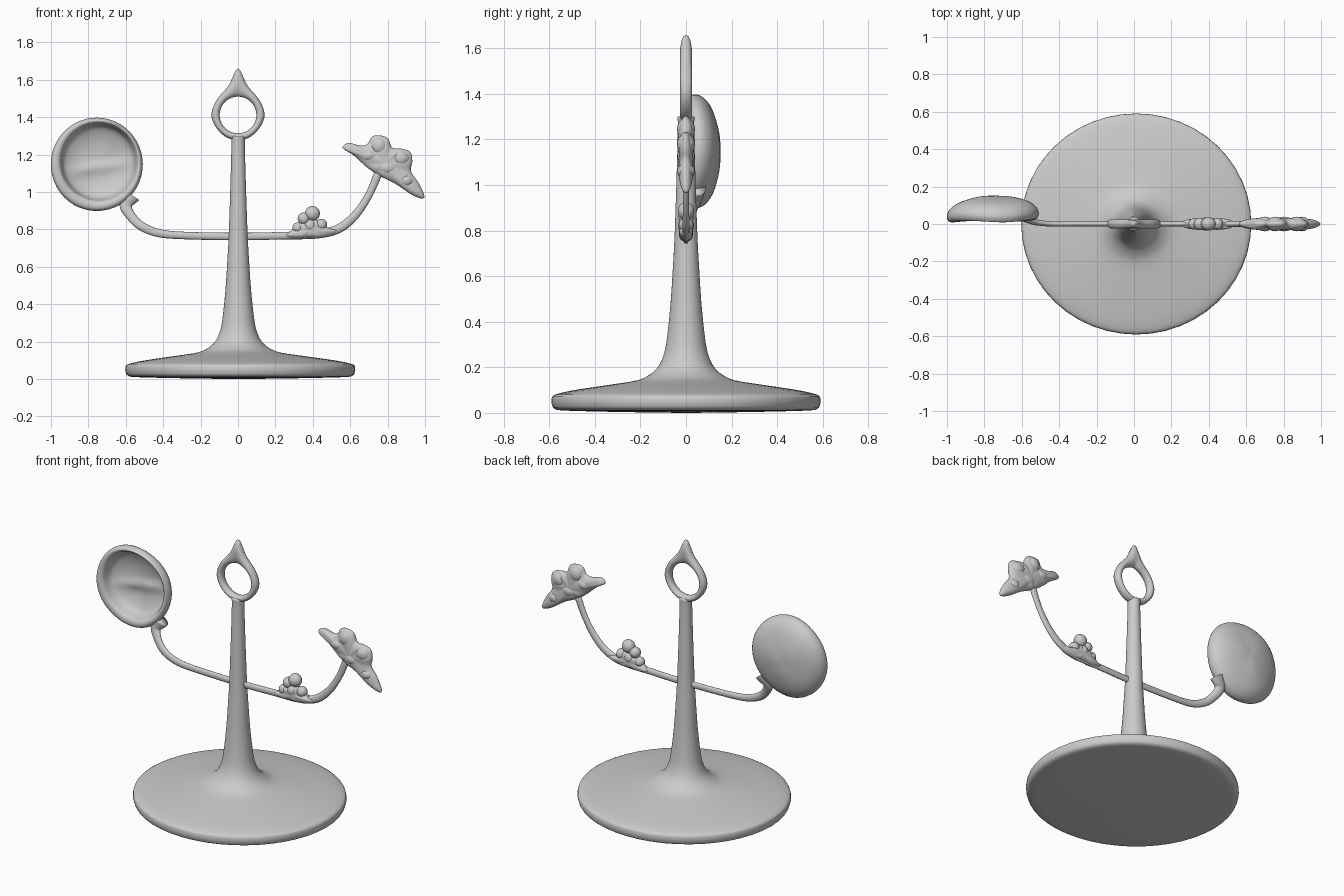
import bpy, bmesh
from math import sin, cos, pi, tau, exp, sqrt, atan2
from mathutils import Vector

if "Cube" in bpy.data.objects:
    bpy.data.objects.remove(bpy.data.objects["Cube"])

N = 48


def loft(name, rings, cap=True, loop=False):
    """Skin a list of closed rings; cap the ends or join last ring to first."""
    bm = bmesh.new()
    vs = [[bm.verts.new(p) for p in r] for r in rings]
    n = len(vs[0])
    pairs = list(zip(vs, vs[1:])) + ([(vs[-1], vs[0])] if loop else [])
    for a, b in pairs:
        for i in range(n):
            j = (i + 1) % n
            bm.faces.new((a[i], a[j], b[j], b[i]))
    if cap and not loop:
        bm.faces.new(vs[0])
        bm.faces.new(vs[-1])
    bmesh.ops.recalc_face_normals(bm, faces=bm.faces)
    me = bpy.data.meshes.new(name)
    bm.to_mesh(me)
    bm.free()
    for f in me.polygons:
        f.use_smooth = True
    ob = bpy.data.objects.new(name, me)
    bpy.context.collection.objects.link(ob)
    return ob


def spline(pts, sub=6, closed=False):
    """Catmull-Rom resampling of a short point list."""
    P = [Vector(p + (0,) * (4 - len(p))) for p in pts]
    n = len(P)
    get = (lambda i: P[i % n]) if closed else (lambda i: P[max(0, min(n - 1, i))])
    out = []
    for i in range(n if closed else n - 1):
        a, b, c, d = (get(i + k) for k in (-1, 0, 1, 2))
        for k in range(sub):
            t = k / sub
            out.append(0.5 * (2 * b + (c - a) * t + (2 * a - 5 * b + 4 * c - d) * t * t
                              + (3 * b - a - 3 * c + d) * t ** 3))
    if not closed:
        out.append(P[-1])
    return out


def pillow(name, outline, centre, thick, ripple=0.0):
    """Flat ornament: x-z outline puffed to +-thick in y with rounded edges."""
    pts = spline(outline, 5, True)
    cx, cz = centre
    rings = []
    for k in range(17):
        a = -pi / 2 + pi * (k + 0.25) / 16.5
        s = max(0.03, cos(a)) ** 0.6
        ring = []
        for p in pts:
            ang = atan2(p[1] - cz, p[0] - cx)
            y = thick * sin(a) * (1 + ripple * s * cos(7 * ang))
            ring.append((cx + (p[0] - cx) * s, y, cz + (p[1] - cz) * s))
        rings.append(ring)
    return loft(name, rings)


def blob(name, x, z, rx, ry, rz, y=0):
    bpy.ops.mesh.primitive_uv_sphere_add(segments=24, ring_count=14, location=(x, y, z))
    ob = bpy.context.object
    ob.name = name
    ob.scale = (rx, ry, rz)
    bpy.ops.object.shade_smooth()


# Base and tapering stem, one turned shape
profile = [(0.02, 0.0), (0.3, 0.004), (0.54, 0.01), (0.59, 0.017), (0.603, 0.035), (0.605, 0.06),
           (0.59, 0.08), (0.5, 0.1), (0.35, 0.122), (0.22, 0.142), (0.165, 0.165), (0.125, 0.2),
           (0.1, 0.25), (0.085, 0.32), (0.068, 0.48), (0.057, 0.65), (0.05, 0.78),
           (0.041, 1.05), (0.036, 1.24), (0.037, 1.3)]
rings = []
for p in spline(profile, 3):
    r, z = p[0], p[1]
    w = min(1, r / 0.6)
    rings.append([(0.012 * w + r * (1 + 0.015 * w) * cos(tau * i / N),
                   r * (1 - 0.025 * w) * sin(tau * i / N), z) for i in range(N)])
loft("base_and_stem", rings)

# Teardrop loop on top
half = [(0.05, 1.57), (0.115, 1.49), (0.142, 1.41), (0.11, 1.335), (0.045, 1.285)]
outer = [(0, 1.66)] + half + [(-x, z) for x, z in reversed(half)]
rings = []
for p in spline(outer, 6, True):
    a = atan2(p[1] - 1.412, p[0])
    o, q = Vector((p[0], 0, p[1])), Vector((0.098 * cos(a), 0, 1.412 + 0.098 * sin(a)))
    mid, h = (o + q) / 2, (o - q) / 2
    rings.append([mid + h * cos(tau * k / 14) + Vector((0, 0.026 * sin(tau * k / 14), 0))
                  for k in range(14)])
loft("top_loop", rings, loop=True)

# Curved arm: x, z, y offset, radius
arm = [(-0.57, 0.985, 0.055, 0.05), (-0.60, 0.93, 0.045, 0.034), (-0.575, 0.875, 0.025, 0.026),
       (-0.52, 0.82, 0.008, 0.024), (-0.43, 0.782, 0, 0.022), (-0.3, 0.768, 0, 0.02),
       (0, 0.762, 0, 0.02), (0.25, 0.767, 0, 0.02), (0.42, 0.773, 0, 0.022),
       (0.54, 0.805, 0, 0.024), (0.63, 0.88, 0, 0.022), (0.70, 0.985, 0, 0.02),
       (0.75, 1.1, 0, 0.022)]
path = spline(arm, 6)
rings = []
for i, p in enumerate(path):
    t = path[min(i + 1, len(path) - 1)] - path[max(i - 1, 0)]
    nrm = Vector((-t[1], 0, t[0])).normalized()
    rings.append([Vector((p[0], p[2] + 0.65 * p[3] * sin(tau * k / 14), p[1]))
                  + nrm * p[3] * cos(tau * k / 14) for k in range(14)])
loft("arm", rings)

# Shallow dish, open to the front: radius, y, inner offset
dish = [(0.004, 0.152, 0), (0.08, 0.146, 0), (0.16, 0.125, 0), (0.21, 0.1, 0), (0.238, 0.07, 0),
        (0.246, 0.042, 0), (0.238, 0.02, 0), (0.224, 0.013, 0.5), (0.208, 0.022, 1),
        (0.198, 0.05, 1), (0.18, 0.085, 1), (0.12, 0.112, 1), (0.06, 0.122, 1), (0.004, 0.124, 1)]
rings = []
for p in spline(dish, 3):
    ring = []
    for i in range(N):
        a = tau * i / N
        u, v = p[0] * cos(a), p[0] * sin(a)
        fold = 0.014 * p[2] * (1 - (p[0] / 0.22) ** 2) * exp(-((v + 0.03 - 0.15 * u) / 0.03) ** 2)
        wave = 0.004 * sin(3 * a + 1) * p[0] / 0.2
        ring.append((-0.755 + 0.01 * p[2] + u, p[1] - fold + wave + 0.05 * max(0, u - 0.05),
                     1.148 + 0.012 * p[2] + v * 1.015))
    rings.append(ring)
loft("dish", rings)

# Blossom at the right end with raised petals
pillow("blossom", [(0.56, 1.235), (0.59, 1.263), (0.645, 1.25), (0.69, 1.255), (0.715, 1.295),
                   (0.755, 1.303), (0.8, 1.288), (0.825, 1.237), (0.87, 1.232), (0.92, 1.215),
                   (0.932, 1.165), (0.925, 1.11), (0.965, 1.05), (0.995, 0.985), (0.985, 0.965),
                   (0.93, 0.985), (0.84, 1.045), (0.75, 1.09), (0.68, 1.14), (0.62, 1.195)],
       (0.79, 1.15), 0.032, 0.12)
for x, z, rx, rz in [(0.755, 1.245, 0.045, 0.05), (0.87, 1.18, 0.05, 0.045),
                     (0.70, 1.195, 0.05, 0.035), (0.80, 1.13, 0.06, 0.04),
                     (0.90, 1.06, 0.04, 0.035)]:
    blob("petal", x, z, rx, 0.039, rz)

# Small bud cluster on the arm
pillow("bud_leaves", [(0.25, 0.765), (0.28, 0.79), (0.31, 0.825), (0.345, 0.84), (0.4, 0.855),
                      (0.45, 0.838), (0.48, 0.81), (0.535, 0.795), (0.52, 0.775), (0.46, 0.757),
                      (0.38, 0.756), (0.31, 0.752)], (0.39, 0.795), 0.03, 0.1)
for x, z, r in [(0.398, 0.885, 0.04), (0.352, 0.858, 0.033), (0.445, 0.825, 0.032),
                (0.32, 0.808, 0.03), (0.385, 0.82, 0.036)]:
    blob("bud", x, z, r, min(r, 0.036), r)
